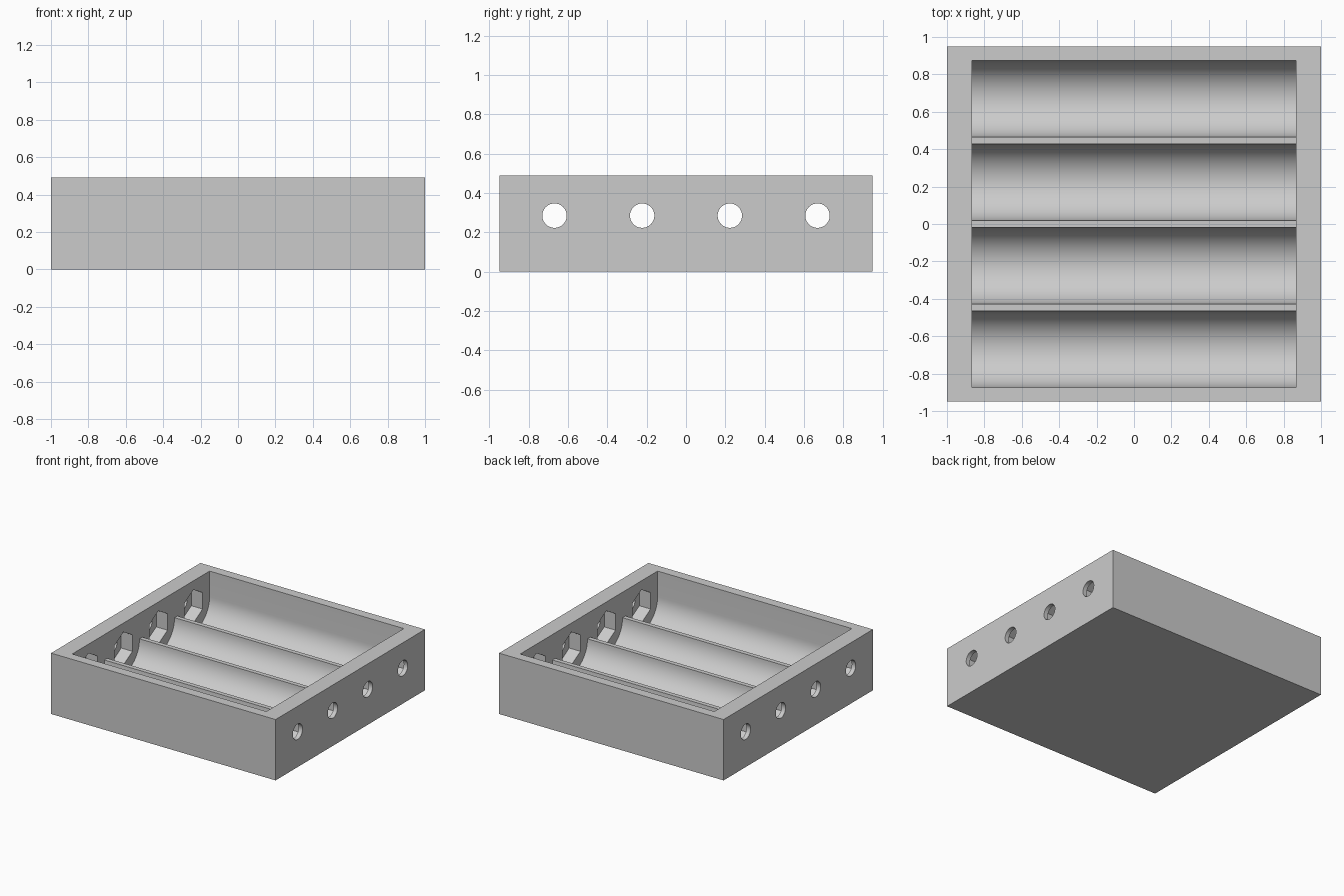
import bpy
import math

default = bpy.data.objects.get("Cube")
if default:
    bpy.data.objects.remove(default, do_unlink=True)

# Main dimensions
HALF_X, HALF_Y, HEIGHT = 1.0, 0.95, 0.49
CAVITY_X = 0.865
AXIS_Z = 0.285
TROUGH_R = 0.205
PITCH = 0.446
CENTRES = [(i - 1.5) * PITCH for i in range(4)]
POCKET_X = 0.965

grey = bpy.data.materials.new("light grey plastic")
grey.use_nodes = True
colour = (0.6, 0.6, 0.6, 1.0)
grey.diffuse_color = colour
grey.node_tree.nodes["Principled BSDF"].inputs["Base Color"].default_value = colour


def prism(name, outline, half_length):
    """Extrude a counter-clockwise (y, z) outline along x."""
    n = len(outline)
    verts = [(x, y, z) for x in (-half_length, half_length) for y, z in outline]
    faces = [tuple(reversed(range(n))), tuple(range(n, 2 * n))]
    faces += [(i, (i + 1) % n, n + (i + 1) % n, n + i) for i in range(n)]
    mesh = bpy.data.meshes.new(name)
    mesh.from_pydata(verts, [], faces)
    mesh.materials.append(grey)
    obj = bpy.data.objects.new(name, mesh)
    bpy.context.collection.objects.link(obj)
    return obj


def arc(cy, radius, start, end, steps):
    """Points on a circle around a trough axis, angles in degrees."""
    angles = [math.radians(start + (end - start) * i / steps) for i in range(steps + 1)]
    return [(cy + radius * math.cos(a), AXIS_Z + radius * math.sin(a)) for a in angles]


def cut(target, cutter):
    cutter.hide_render = True
    mod = target.modifiers.new("cut", 'BOOLEAN')
    mod.operation = 'DIFFERENCE'
    mod.solver = 'EXACT'
    mod.object = cutter
    bpy.context.view_layer.objects.active = target
    bpy.ops.object.modifier_apply(modifier=mod.name)
    bpy.data.objects.remove(cutter, do_unlink=True)


# Solid block for the tray
tray = prism("battery_tray", [(-HALF_Y, 0), (HALF_Y, 0), (HALF_Y, HEIGHT), (-HALF_Y, HEIGHT)], HALF_X)

# Open cavity: four half-round troughs with flat-topped ridges between
edge = CENTRES[-1] + TROUGH_R
cavity = []
for cy in CENTRES:
    cavity += arc(cy, TROUGH_R, 180, 360, 32)
cavity += [(edge, HEIGHT + 0.2), (-edge, HEIGHT + 0.2)]
cut(tray, prism("cavity_cutter", cavity, CAVITY_X))

# Hexagonal nut pockets inside both end walls, then round holes through them
for cy in CENTRES:
    cut(tray, prism("pocket_cutter", arc(cy, 0.133, 30, 330, 5), POCKET_X))
for cy in CENTRES:
    cut(tray, prism("hole_cutter", arc(cy, 0.062, 0, 352.5, 47), HALF_X + 0.2))

# Smooth the curved surfaces and keep the edges crisp
bpy.ops.object.select_all(action='DESELECT')
tray.select_set(True)
bpy.context.view_layer.objects.active = tray
bpy.ops.object.shade_smooth_by_angle(angle=math.radians(25))
